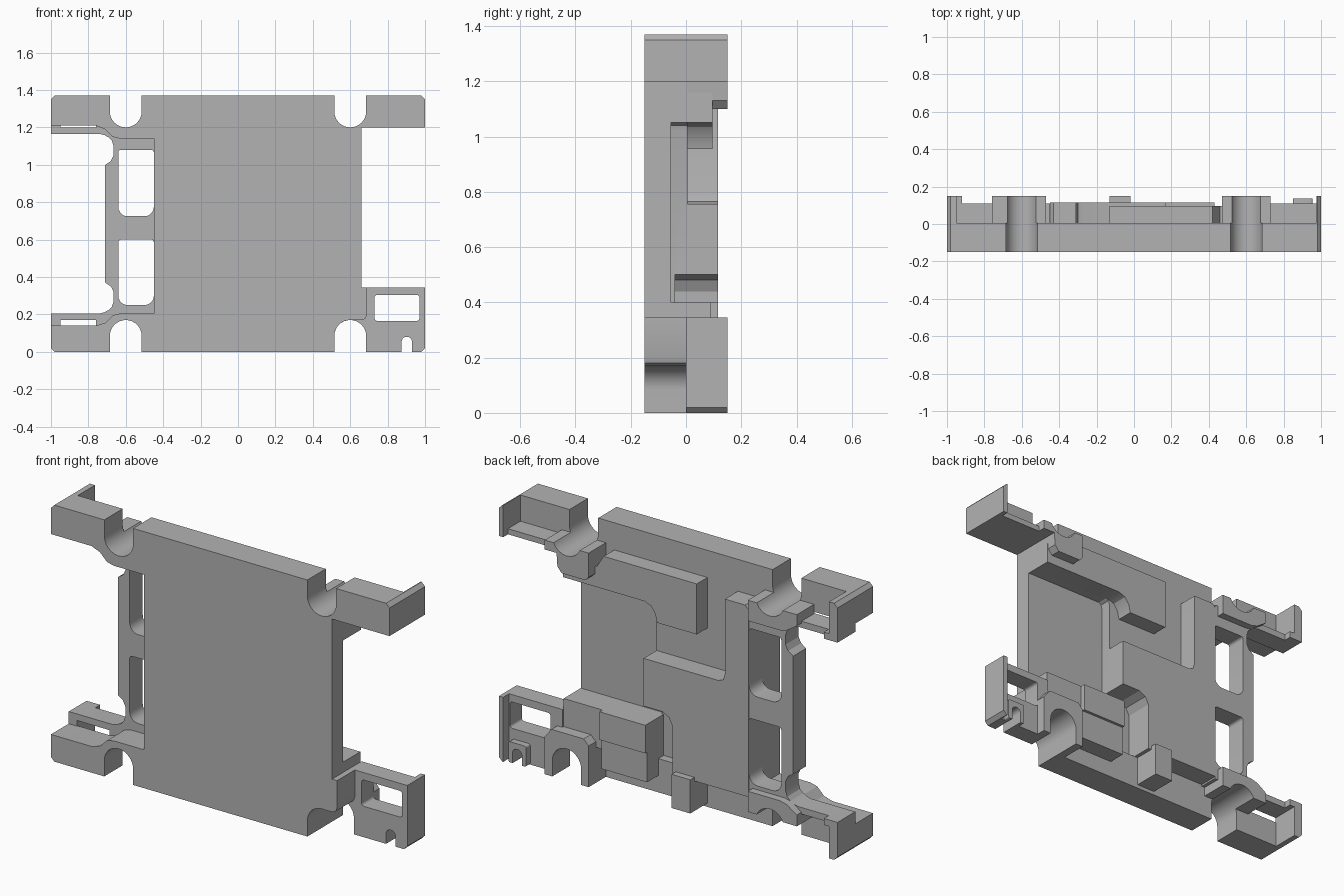
import bpy, bmesh
from math import cos, sin, radians

if "Cube" in bpy.data.objects:
    bpy.data.objects.remove(bpy.data.objects["Cube"], do_unlink=True)

GREY = (0.45, 0.45, 0.45, 1)
mat = bpy.data.materials.new("plain grey")
mat.use_nodes = True
mat.diffuse_color = GREY
mat.node_tree.nodes["Principled BSDF"].inputs["Base Color"].default_value = GREY


def prism(name, pts, y0, y1):
    """Solid with an outline in x and z, running from y0 to y1."""
    bm = bmesh.new()
    face = bm.faces.new([bm.verts.new((x, y0, z)) for x, z in pts])
    ext = bmesh.ops.extrude_face_region(bm, geom=[face])
    verts = [g for g in ext["geom"] if isinstance(g, bmesh.types.BMVert)]
    bmesh.ops.translate(bm, verts=verts, vec=(0, y1 - y0, 0))
    bmesh.ops.recalc_face_normals(bm, faces=bm.faces)
    me = bpy.data.meshes.new(name)
    bm.to_mesh(me)
    bm.free()
    me.materials.append(mat)
    ob = bpy.data.objects.new(name, me)
    bpy.context.collection.objects.link(ob)
    return ob


def rect(x0, x1, z0, z1):
    return [(x0, z0), (x1, z0), (x1, z1), (x0, z1)]


def arc(cx, cz, r, a0, a1, n=16):
    return [(cx + r * cos(radians(a0 + (a1 - a0) * i / n)),
             cz + r * sin(radians(a0 + (a1 - a0) * i / n))) for i in range(n + 1)]


def rounded(x0, x1, z0, z1, r, r_top=None):
    t = r if r_top is None else r_top
    return (arc(x0 + r, z0 + r, r, 180, 270, 5) + arc(x1 - r, z0 + r, r, 270, 360, 5)
            + arc(x1 - t, z1 - t, t, 0, 90, 5) + arc(x0 + t, z1 - t, t, 90, 180, 5))


def cut(ob, pts, y0=-0.3, y1=0.3):
    tool = prism("cutter", pts, y0, y1)
    tool.hide_render = True
    mod = ob.modifiers.new("cut", "BOOLEAN")
    mod.operation, mod.solver, mod.object = "DIFFERENCE", "EXACT", tool
    bpy.context.view_layer.objects.active = ob
    bpy.ops.object.modifier_apply(modifier=mod.name)
    bpy.data.objects.remove(tool, do_unlink=True)


H, R = 1.37, 0.085            # overall height, screw notch radius
BACK = 0.005                  # rear face of the main slab


def flip(pts):
    return [(x, H - z) for x, z in pts]


def notch(x, top):
    pts = [(x - R, -0.1)] + arc(x, R, R, 180, 0) + [(x + R, -0.1)]
    return flip(pts) if top else pts


# Main slab with its arms and screw notches
left_top = [(-1, 1.21), (-.76, 1.21), (-.71, 1.19), (-.67, 1.15), (-.63, 1.14), (-.45, 1.14)]
left_low = [(-.45, .205), (-.63, .205), (-.67, .195), (-.71, .155), (-.76, .14), (-1, .14)]
outline = ([(-1, .02), (-.98, 0), (-.6 - R, 0)] + arc(-.6, R, R, 180, 0)
           + [(-.6 + R, 0), (.6 - R, 0)] + arc(.6, R, R, 180, 90)
           + [(.665, .17), (.683, .18), (.69, .2), (.69, .345), (.66, .345), (.66, 1.2),
              (1, 1.2), (1, 1.35), (.98, H), (.6 + R, H)]
           + arc(.6, H - R, R, 0, -180) + [(.6 - R, H), (-.6 + R, H)]
           + arc(-.6, H - R, R, 0, -180) + [(-.6 - R, H), (-.98, H), (-1, 1.35)]
           + left_top + left_low)
outline = [p for i, p in enumerate(outline)
           if abs(p[0] - outline[i - 1][0]) + abs(p[1] - outline[i - 1][1]) > 1e-5]
slab = prism("main_slab", outline, -0.15, BACK)
cut(slab, [(.17, .4), (.8, .4), (.8, 1.05), (.19, 1.05), (.175, 1.04), (.17, 1.02)], -0.055, 0.3)
cut(slab, [(0, .18), (.18, .18), (.18, .5), (.06, .5), (.02, .48), (0, .44)], -0.04, 0.3)

# Raised rear pads
prism("upper_pad", [(.66, 1.05), (.18, 1.05), (.14, 1.035), (.115, 1.0), (.105, .955),
                    (-.13, .955), (-.13, 1.225), (.42, 1.225), (.46, 1.16), (.66, 1.16)],
      -0.01, 0.095)
prism("lower_pad", [(.17, .755), (.17, .5), (.06, .5), (.02, .48), (0, .44), (0, .18),
                    (-.45, .18), (-.45, 1.18), (-.43, 1.2), (-.31, 1.2), (-.31, .8),
                    (-.30, .765), (-.27, .755)], -0.01, 0.115)
prism("lower_ledge", rect(.16, .66, .19, .4), -0.06, 0.09)
prism("ledge_box", rect(.16, .43, .25, .4), -0.06, 0.115)
prism("ledge_box_base", rect(.16, .43, .09, .25), -0.06, 0.1)
prism("rear_post", rect(-.13, -.02, .02, .2), 0, 0.15)

# Side frame with two openings, and the ledges of the right arms
top_half = [(-.45, 1.2), (-1, 1.2), (-1, 1.165), (-.74, 1.165), (-.7, 1.155), (-.675, 1.13),
            (-.665, 1.1), (-.665, 1.05), (-.68, 1.02), (-.71, 1.0)]
frame = prism("side_frame", top_half + flip(top_half)[::-1], 0, 0.11)
cut(frame, rounded(-.64, -.45, .725, 1.08, .05, .015))
cut(frame, rounded(-.64, -.45, .25, .6, .05, .015))
for top in (False, True):
    cut(frame, notch(-.6, top))

# Screw bosses behind the notches
right_boss = [(-.76, 1.25), (-.76, 1.19), (-.70, 1.15), (-.66, 1.14), (-.47, 1.14), (-.47, 1.25)]
bosses = {
    "upper_right_boss": (right_boss, -.6, True),
    "lower_right_boss": (flip(right_boss), -.6, False),
    "upper_left_boss": ([(.73, 1.25), (.73, 1.2), (.66, 1.2), (.655, 1.13), (.63, 1.1),
                         (.49, 1.1), (.47, 1.12), (.47, 1.25)], .6, True),
    "lower_left_boss": ([(.47, 0), (.73, 0), (.73, .2), (.69, .25), (.5, .25), (.47, .22)],
                        .6, False)}
for name, (pts, x, top) in bosses.items():
    cut(prism(name, pts, 0, 0.15), notch(x, top))

# Arm end walls and the upper left ledge
end = [(-1, 1.165), (-.92, 1.165), (-.92, 1.2), (-.95, 1.2), (-.95, H), (-.98, H), (-1, 1.35)]
prism("upper_right_end_wall", end, 0, 0.15)
prism("lower_right_end_wall", flip(end), 0, 0.15)
prism("upper_left_end_wall", [(.975, 1.2), (1, 1.2), (1, 1.35), (.98, H), (.975, H)], 0, 0.15)
prism("upper_left_ledge", rect(.68, 1, 1.2, 1.23), 0, 0.11)

# Lower left tab with its window and cable slot
slot = rounded(.875, .93, -.1, .08, .025)
tab = prism("lower_left_tab", [(.66, 0), (.98, 0), (1, .02), (1, .345), (.66, .345)], 0, 0.1)
cut(tab, notch(.6, False))
cut(tab, rounded(.73, .97, .165, .305, .015))
cut(tab, slot)
cut(prism("slot_lip", rounded(.85, .955, 0, .11, .01), 0.05, 0.135), slot)
prism("tab_end_wall", [(.975, 0), (.98, 0), (1, .02), (1, .345), (.975, .345)], 0, 0.15)

# Smooth the curved walls while keeping edges sharp
bpy.ops.object.select_all(action="DESELECT")
for ob in bpy.context.scene.objects:
    if ob.type == "MESH" and mat.name in ob.data.materials:
        ob.select_set(True)
        bpy.context.view_layer.objects.active = ob
bpy.ops.object.shade_smooth_by_angle(angle=radians(25))
